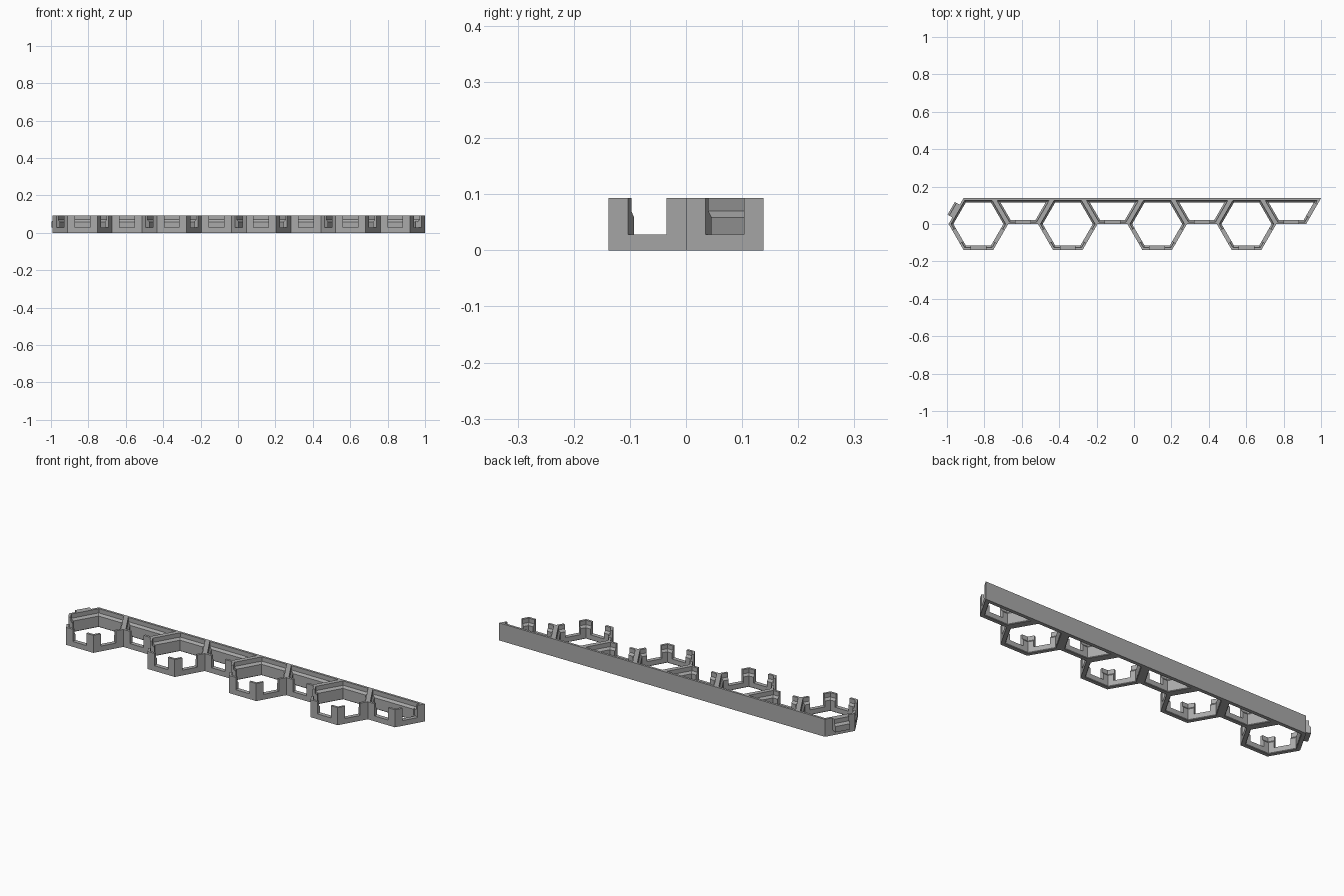
import bpy, bmesh, math
from mathutils import Vector, Matrix

cube = bpy.data.objects.get("Cube")
if cube:
    bpy.data.objects.remove(cube, do_unlink=True)

R = 0.1593                      # cell side length
A = R * math.sqrt(3) / 2        # half the cell depth
H = 0.093                       # rim height
SILL = 0.028                    # bottom of the notches
FIRST_X = 1 - 11.5 * R          # centre of the first cell

# Wall section as (depth inward, height): thick below, thin above a sloped ledge
WALL = [(0, 0), (0.019, 0), (0.022, 0.003), (0.022, 0.059),
        (0.012, 0.070), (0.012, H), (0, H)]

grey = bpy.data.materials.new("plain_grey")
grey.use_nodes = True
colour = (0.40, 0.40, 0.40, 1)
grey.diffuse_color = colour
grey.node_tree.nodes["Principled BSDF"].inputs["Base Color"].default_value = colour


def make_object(name, bm):
    bmesh.ops.recalc_face_normals(bm, faces=bm.faces)
    mesh = bpy.data.meshes.new(name)
    bm.to_mesh(mesh)
    bm.free()
    mesh.materials.append(grey)
    obj = bpy.data.objects.new(name, mesh)
    bpy.context.collection.objects.link(obj)
    return obj


def mitre(corners, i, depth):
    """Corner i of a counter-clockwise outline moved inward by depth."""
    p = corners[i]
    to_prev = (corners[i - 1] - p).normalized()
    to_next = (corners[(i + 1) % len(corners)] - p).normalized()
    half = to_prev.angle(to_next) / 2
    return p + (to_prev + to_next).normalized() * depth / math.sin(half)


def edge_frame(p, q):
    """Matrix with x along the edge, y inward, origin at its middle."""
    d = (q - p).normalized()
    m = Matrix.Rotation(math.atan2(d.y, d.x), 4, 'Z')
    m.translation = ((p.x + q.x) / 2, (p.y + q.y) / 2, 0)
    return m


def cell(name, corners, notched):
    # Closed ring of walls
    bm = bmesh.new()
    rings = []
    for i in range(len(corners)):
        ring = []
        for depth, z in WALL:
            c = mitre(corners, i, depth)
            ring.append(bm.verts.new((c.x, c.y, z)))
        rings.append(ring)
    n = len(WALL)
    for i, ring in enumerate(rings):
        after = rings[(i + 1) % len(rings)]
        for k in range(n):
            bm.faces.new((ring[k], after[k], after[(k + 1) % n], ring[(k + 1) % n]))
    obj = make_object(name, bm)

    # Notch through the middle half of each open edge
    bm = bmesh.new()
    for i in notched:
        frame = edge_frame(corners[i], corners[(i + 1) % len(corners)])
        box = Matrix.Translation((0, 0.01, SILL + 0.05)) @ Matrix.Diagonal((R / 2, 0.05, 0.1, 1))
        bmesh.ops.create_cube(bm, size=1, matrix=frame @ box)
    cutter = make_object("notch_cutter", bm)
    cutter.hide_render = True
    mod = obj.modifiers.new("notches", 'BOOLEAN')
    mod.operation = 'DIFFERENCE'
    mod.solver = 'EXACT'
    mod.object = cutter
    bpy.context.view_layer.objects.active = obj
    bpy.ops.object.modifier_apply(modifier=mod.name)
    bpy.data.objects.remove(cutter, do_unlink=True)
    return obj


# Alternating full hexagons and half hexagons along the straight back
for k in range(4):
    x = FIRST_X + 3 * R * k
    full = [Vector((x + R * math.cos(math.radians(60 * i)), R * math.sin(math.radians(60 * i))))
            for i in range(6)]
    cell(f"hexagon_cell_{k + 1}", full, (3, 4, 5))
    x += 1.5 * R
    half = [Vector((x - R, A)), Vector((x - R / 2, 0)),
            Vector((x + R / 2, 0)), Vector((x + R, A))]
    cell(f"half_cell_{k + 1}", half, (1, 2) if k == 3 else (1,))

# Connecting tab on the free slanted side, shaped to fill a neighbour's notch
p = Vector((FIRST_X - R / 2, A))
q = Vector((FIRST_X - R, 0))
frame = edge_frame(p, q)
bm = bmesh.new()
TAB = [(0, SILL), (0.030, SILL), (0.030, 0.059), (0.020, 0.070), (0.020, H), (0, H)]
ends = [[bm.verts.new(frame @ Vector((s * R * 0.245, -d, z))) for d, z in TAB] for s in (-1, 1)]
for end in ends:
    bm.faces.new(end)
for k in range(len(TAB)):
    j = (k + 1) % len(TAB)
    bm.faces.new((ends[0][k], ends[0][j], ends[1][j], ends[1][k]))
make_object("connecting_tab", bm)
